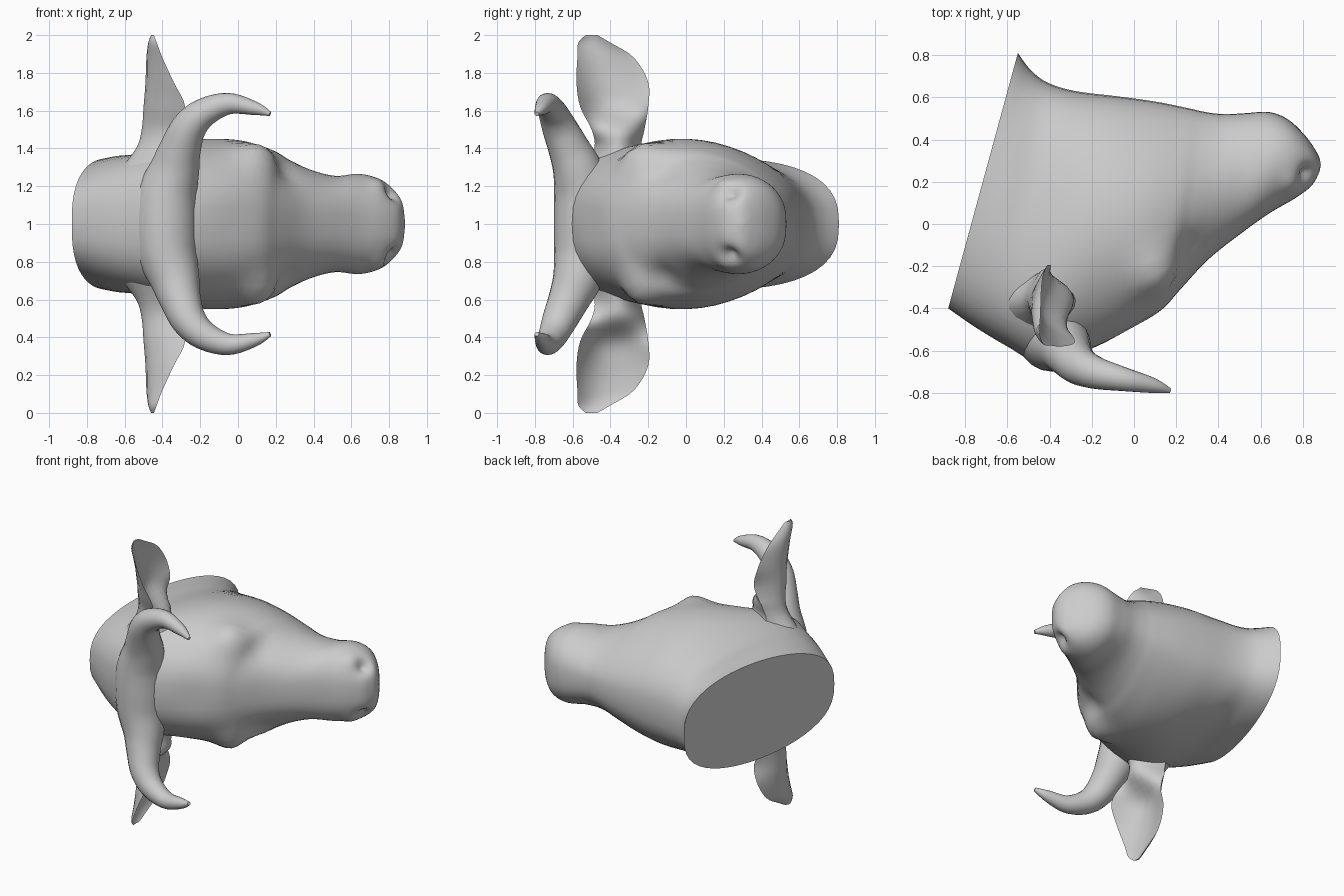
import bpy, bmesh, math
from mathutils import Vector

if "Cube" in bpy.data.objects:
    bpy.data.objects.remove(bpy.data.objects["Cube"])


def smooth_rows(rows, steps):
    """Catmull-Rom resampling of rows of numbers."""
    rows = [Vector(r) for r in rows]
    out = []
    for i in range(len(rows) - 1):
        a, b = rows[max(i - 1, 0)], rows[i]
        c, d = rows[i + 1], rows[min(i + 2, len(rows) - 1)]
        for k in range(steps):
            t = k / steps
            out.append(b + (c - a) * (t / 2)
                       + (2 * a - 5 * b + 4 * c - d) * (t * t / 2)
                       + (3 * b - a - 3 * c + d) * (t ** 3 / 2))
    return out + [rows[-1]]


def loft(name, rings, side=1, dents=(), angle=45):
    """Skin closed rings, cap both ends; side=-1 mirrors across z = 1."""
    bm = bmesh.new()
    vr = [[bm.verts.new((p[0], p[1], 1 + side * (p[2] - 1))) for p in r] for r in rings]
    n = len(vr[0])
    for r, q in zip(vr, vr[1:]):
        for i in range(n):
            j = (i + 1) % n
            bm.faces.new((r[i], r[j], q[j], q[i]))
    bm.faces.new(vr[0])
    bm.faces.new(vr[-1])
    bmesh.ops.recalc_face_normals(bm, faces=bm.faces)
    bm.normal_update()
    # push bumps and hollows along the normals, equally on both sides
    skip = set(vr[0])
    for x, y, z, rad, amount in dents:
        for v in bm.verts:
            if v not in skip:
                d = (Vector((v.co.x, v.co.y, abs(v.co.z - 1))) - Vector((x, y, z))).length / rad
                v.co += v.normal * amount * math.exp(-d * d)
    me = bpy.data.meshes.new(name)
    bm.to_mesh(me)
    bm.free()
    ob = bpy.data.objects.new(name, me)
    bpy.context.collection.objects.link(ob)
    bpy.ops.object.select_all(action='DESELECT')
    ob.select_set(True)
    bpy.context.view_layer.objects.active = ob
    bpy.ops.object.shade_smooth_by_angle(angle=math.radians(angle))
    return ob


# Head: forehead point, throat point, then half widths near brow, middle, jaw
head = [
    (-.88, -.40, -.55, .81, .34, .345, .36),
    (-.75, -.49, -.49, .73, .39, .36, .36),
    (-.60, -.58, -.41, .67, .43, .37, .37),
    (-.44, -.66, -.28, .63, .46, .42, .40),
    (-.25, -.61, -.08, .605, .43, .45, .40),
    (-.05, -.53, .10, .58, .41, .44, .36),
    (.12, -.42, .25, .55, .38, .39, .31),
    (.22, -.31, .34, .53, .32, .335, .27),
    (.35, -.17, .43, .52, .28, .285, .24),
    (.50, -.05, .53, .525, .26, .255, .24),
    (.64, .05, .64, .53, .265, .265, .25),
    (.76, .12, .73, .495, .235, .24, .235),
    (.84, .18, .81, .42, .175, .185, .19),
    (.875, .24, .86, .35, .10, .12, .11),
    (.885, .28, .88, .31, .01, .02, .01),
]


def head_ring(row, n=48):
    ax, ay, bx, by, w1, w2, w3 = row
    pts = []
    for i in range(n):
        a = 2 * math.pi * i / n
        u = -math.cos(a)
        t = (1 + u) / 2
        s = u / .8
        w = w2 + (w3 - w1) / 2 * s + ((w1 + w3) / 2 - w2) * s * s
        z = math.copysign(abs(math.sin(a)) ** .75, math.sin(a)) * w
        pts.append((ax + (bx - ax) * t, ay + (by - ay) * t, 1 + z))
    return pts


bumps = [
    (.11, -.25, .38, .11, .07),     # brow
    (.27, -.12, .28, .08, -.025),   # hollow in front of the eye
    (.81, .24, .16, .045, -.05),    # nostril
    (.74, .20, .20, .05, .015),     # nostril wing
    (-.02, -.52, 0, .15, -.015),    # forehead dip
]
loft("head", [head_ring(r) for r in smooth_rows(head, 5)], dents=bumps)

# Horn path from the middle of the crown: x, y, z, radius
horn = [
    (-.385, -.53, 1.0, .17), (-.375, -.54, 1.15, .16), (-.335, -.575, 1.29, .132),
    (-.305, -.62, 1.40, .11), (-.26, -.67, 1.51, .093), (-.18, -.705, 1.59, .077),
    (-.05, -.735, 1.637, .057), (.09, -.765, 1.612, .036), (.17, -.79, 1.583, .012),
]


def horn_rings(n=20):
    mirrored = [(x, y, 2 - z, r) for x, y, z, r in horn[:0:-1]]
    path = smooth_rows(mirrored + horn, 5)
    rings = []
    for i, p in enumerate(path):
        tan = (path[min(i + 1, len(path) - 1)] - path[max(i - 1, 0)]).to_3d().normalized()
        u = tan.cross(Vector((0, 1, 0))).normalized()
        v = u.cross(tan)
        rings.append([p.to_3d() + p[3] * (u * math.cos(k * 2 * math.pi / n)
                                          + v * math.sin(k * 2 * math.pi / n)) for k in range(n)])
    return rings


loft("horns_and_crown", horn_rings())

# Ear sections: z, centre y, half width, back x, rim x, inner x
ear = [
    (1.27, -.36, .18, -.64, -.42, -.25), (1.40, -.36, .125, -.54, -.40, -.28),
    (1.50, -.36, .14, -.51, -.32, -.30), (1.62, -.38, .18, -.50, -.28, -.43),
    (1.75, -.39, .19, -.49, -.34, -.455), (1.88, -.425, .15, -.485, -.40, -.46),
    (1.96, -.485, .085, -.475, -.43, -.458), (2.0, -.50, .03, -.46, -.445, -.45),
]


def ear_ring(row, n=12):
    z, yc, hw, xb, xr, xi = row
    skew = .06 * max(0, min(1, (2 - z) / .4, (z - 1.3) / .2))   # back edge turned inward
    outer, inner = [], []
    for k in range(n + 1):
        s = -math.cos(math.pi * k / n)
        rim = xr - skew * (1 + s)
        outer.append((xb + (rim - xb) * s * s, yc + hw * s, z))
        inner.append((xi + (rim - xi) * s * s, yc + hw * s, z))
    return outer + inner[-2:0:-1]


for side, label in ((1, "left"), (-1, "right")):
    loft("ear_" + label, [ear_ring(r) for r in smooth_rows(ear, 4)], side)
